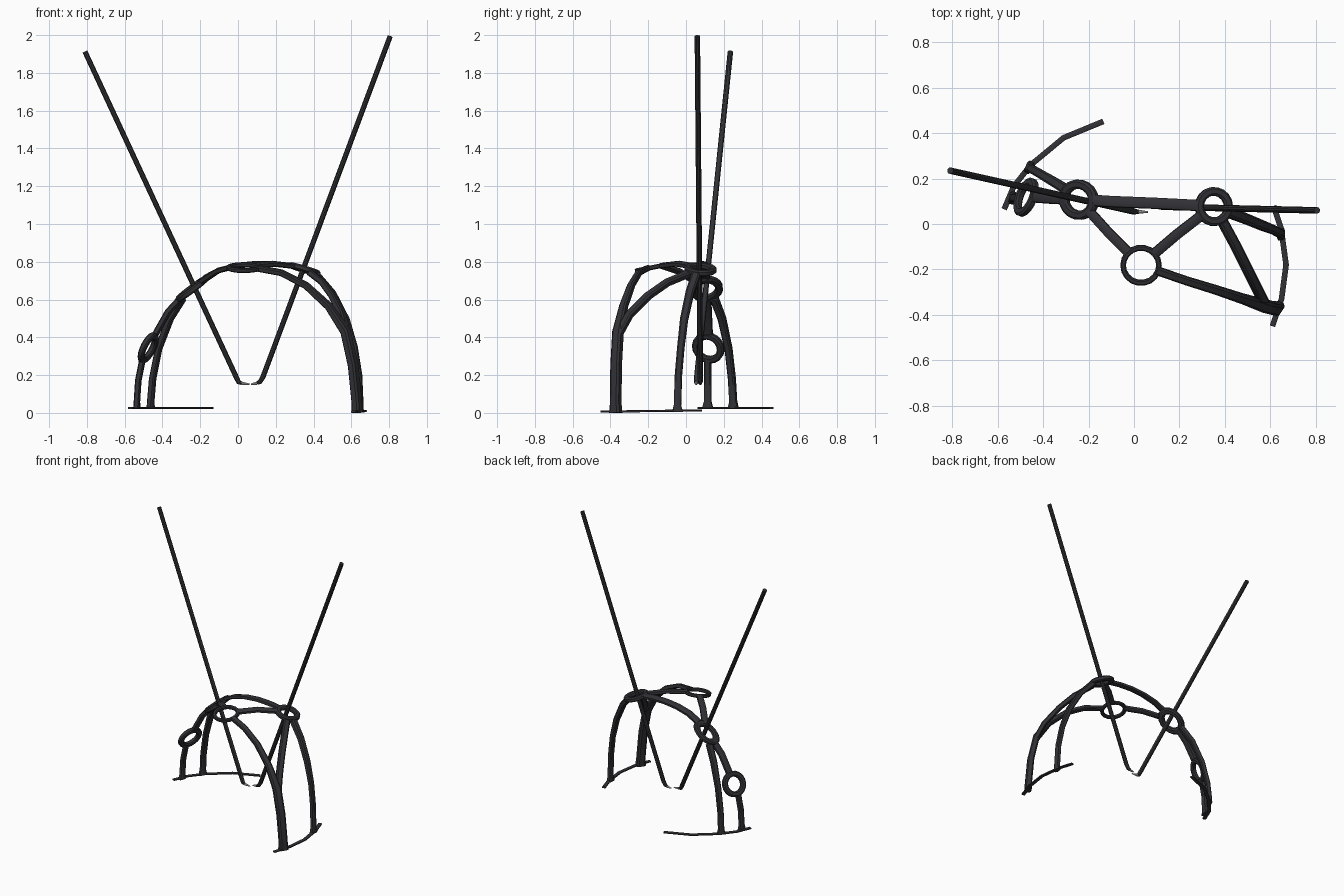
import bpy, bmesh, math
from mathutils import Vector

cube = bpy.data.objects.get("Cube")
if cube:
    bpy.data.objects.remove(cube, do_unlink=True)


def material(name, rgb):
    m = bpy.data.materials.new(name)
    m.use_nodes = True
    m.diffuse_color = (*rgb, 1)
    m.node_tree.nodes["Principled BSDF"].inputs["Base Color"].default_value = (*rgb, 1)
    return m


CHARCOAL = material("charcoal", (0.032, 0.032, 0.038))
POLE_GREY = material("pole grey", (0.031, 0.032, 0.036))
TIP_GREY = material("pale tip grey", (0.65, 0.65, 0.63))
DOME_CENTRE = Vector((0.05, 0, 0.1))


def section(sides, power):
    """Unit cross-section: round at power 1, a chamfered square below it."""
    angles = [math.tau * (k + 0.5) / sides for k in range(sides)]
    return [tuple(math.copysign(abs(c) ** power, c) for c in (math.cos(a), math.sin(a)))
            for a in angles]


def finish(name, bm, mat):
    bmesh.ops.recalc_face_normals(bm, faces=bm.faces)
    mesh = bpy.data.meshes.new(name)
    bm.to_mesh(mesh)
    bm.free()
    mesh.materials.append(mat)
    ob = bpy.data.objects.new(name, mesh)
    bpy.context.collection.objects.link(ob)
    bpy.ops.object.select_all(action="DESELECT")
    ob.select_set(True)
    bpy.context.view_layer.objects.active = ob
    bpy.ops.object.shade_smooth_by_angle(angle=math.radians(35))


def sweep(name, points, width, depth, mat=CHARCOAL, profile=section(8, 0.55), scales=None,
          flare=1, up=None):
    """Bar along a path; width lies along the dome, depth points out of it."""
    pts = [Vector(p) for p in points]
    bm = bmesh.new()
    loops = []
    for i, p in enumerate(pts):
        tangent = (pts[min(i + 1, len(pts) - 1)] - pts[max(i - 1, 0)]).normalized()
        out = Vector(up) if up else p - DOME_CENTRE
        side = tangent.cross(out).normalized()
        out = side.cross(tangent)
        s = scales[i] if scales else 1
        w = s * width * (flare if i == len(pts) - 1 else 1)
        loops.append([bm.verts.new(p + side * w * c + out * s * depth * d) for c, d in profile])
    for a, b in zip(loops, loops[1:]):
        for k in range(len(a)):
            j = (k + 1) % len(a)
            bm.faces.new((a[k], a[j], b[j], b[k]))
    bm.faces.new(loops[0])
    bm.faces.new(loops[-1])
    finish(name, bm, mat)


def ring(name, centre, normal, radius, tube, stretch=1, segments=18):
    """Flattened ring facing along normal, optionally longer down the slope."""
    bm = bmesh.new()
    rot = Vector((0, 0, 1)).rotation_difference(Vector(normal))
    grid = []
    for i in range(segments):
        a = math.tau * i / segments
        row = []
        for c, d in section(8, 0.7):
            r = radius + tube * c
            v = Vector((stretch * r * math.cos(a), r * math.sin(a), min(tube, 0.017) * d))
            row.append(bm.verts.new(rot @ v + Vector(centre)))
        grid.append(row)
    for i in range(segments):
        a, b = grid[i], grid[(i + 1) % segments]
        for k in range(len(a)):
            j = (k + 1) % len(a)
            bm.faces.new((a[k], b[k], b[j], a[j]))
    finish(name, bm, CHARCOAL)


# Ring joints
ring("left_top_ring", (0.352, 0.077, 0.76), (0.3, 0.05, 1), 0.067, 0.02)
ring("right_upper_ring", (-0.243, 0.107, 0.657), (-0.75, -0.1, 1), 0.069, 0.021, stretch=1.18)
ring("front_top_ring", (0.031, -0.182, 0.769), (0, -0.2, 1), 0.079, 0.013)
ring("right_lower_ring", (-0.475, 0.118, 0.345), (-0.84, 0.33, 0.42), 0.07, 0.02)

# Arched struts between the rings
sweep("back_arch", [(-0.175, 0.104, 0.715), (-0.1, 0.099, 0.755), (0, 0.095, 0.78),
                    (0.1, 0.091, 0.79), (0.2, 0.086, 0.788), (0.29, 0.081, 0.778)], 0.025, 0.014)
sweep("right_front_strut", [(-0.2, 0.06, 0.69), (-0.11, -0.04, 0.75), (-0.025, -0.125, 0.778)],
      0.022, 0.014)
sweep("left_front_strut", [(0.09, -0.13, 0.78), (0.19, -0.045, 0.79), (0.3, 0.04, 0.776)],
      0.023, 0.014)
sweep("right_side_strut", [(-0.31, 0.11, 0.6), (-0.37, 0.113, 0.535), (-0.435, 0.118, 0.42)],
      0.024, 0.016)

# Legs running down from the rings, flared sideways at the feet
sweep("front_left_leg", [(0.1, -0.205, 0.766), (0.23, -0.25, 0.742), (0.36, -0.29, 0.675),
                         (0.48, -0.33, 0.565), (0.57, -0.36, 0.43), (0.61, -0.37, 0.25),
                         (0.63, -0.372, 0.05), (0.632, -0.372, 0)],
      0.024, 0.02, scales=(0.8, 0.8, 0.85, 0.95, 1.2, 1.2, 1.2, 1.2), flare=1.2)
sweep("left_diagonal_brace", [(0.385, 0.02, 0.74), (0.45, -0.1, 0.69), (0.5, -0.2, 0.62),
                              (0.55, -0.3, 0.52), (0.577, -0.355, 0.42)], 0.023, 0.018)
sweep("back_left_leg", [(0.41, 0.055, 0.737), (0.5, 0.02, 0.635), (0.573, -0.01, 0.495),
                        (0.617, -0.027, 0.35), (0.641, -0.04, 0.2), (0.648, -0.045, 0.04),
                        (0.648, -0.045, 0.005)],
      0.02, 0.017, scales=(1.25, 1.15, 1.1, 1, 1, 1, 1), flare=1.5)
sweep("back_right_leg", [(-0.295, 0.15, 0.605), (-0.36, 0.19, 0.5), (-0.42, 0.225, 0.34),
                         (-0.452, 0.243, 0.18), (-0.462, 0.25, 0.06), (-0.462, 0.25, 0.025)],
      0.02, 0.017, scales=(1.15, 1.1, 1, 1, 1, 1), flare=1.5)
sweep("side_right_leg", [(-0.505, 0.115, 0.285), (-0.528, 0.115, 0.17), (-0.535, 0.115, 0.06),
                         (-0.535, 0.115, 0.025)], 0.02, 0.016, flare=1.5)

# Thin curved strips on the ground
sweep("left_ground_strip", [(0.615, 0.08, 0.013), (0.648, -0.02, 0.012), (0.67, -0.18, 0.01),
                            (0.65, -0.33, 0.008), (0.61, -0.45, 0.007)],
      0.013, 0.006, up=(0, 0, 1))
sweep("right_ground_strip", [(-0.572, 0.065, 0.026), (-0.53, 0.165, 0.026), (-0.455, 0.26, 0.026),
                             (-0.31, 0.38, 0.026), (-0.135, 0.452, 0.026)],
      0.013, 0.006, up=(0, 0, 1))

# Long straight poles with bent lower ends and pale tapered tips
ROUND = section(10, 1)
for side, path, tip in (
        ("right", [(-0.81, 0.235, 1.912), (-0.005, 0.056, 0.18), (0.004, 0.055, 0.162),
                   (0.018, 0.054, 0.157)], (0.062, 0.053, 0.152)),
        ("left", [(0.806, 0.06, 1.995), (0.132, 0.076, 0.19), (0.116, 0.076, 0.164),
                  (0.1, 0.076, 0.157)], (0.068, 0.076, 0.152))):
    sweep(side + "_pole", path, 0.0145, 0.0145, POLE_GREY, ROUND, (1, 1, 0.9, 0.65), up=(0, 1, 0))
    sweep(side + "_pole_tip", [path[-1], tip], 0.0094, 0.0094, TIP_GREY, ROUND, (1, 0.35),
          up=(0, 1, 0))
